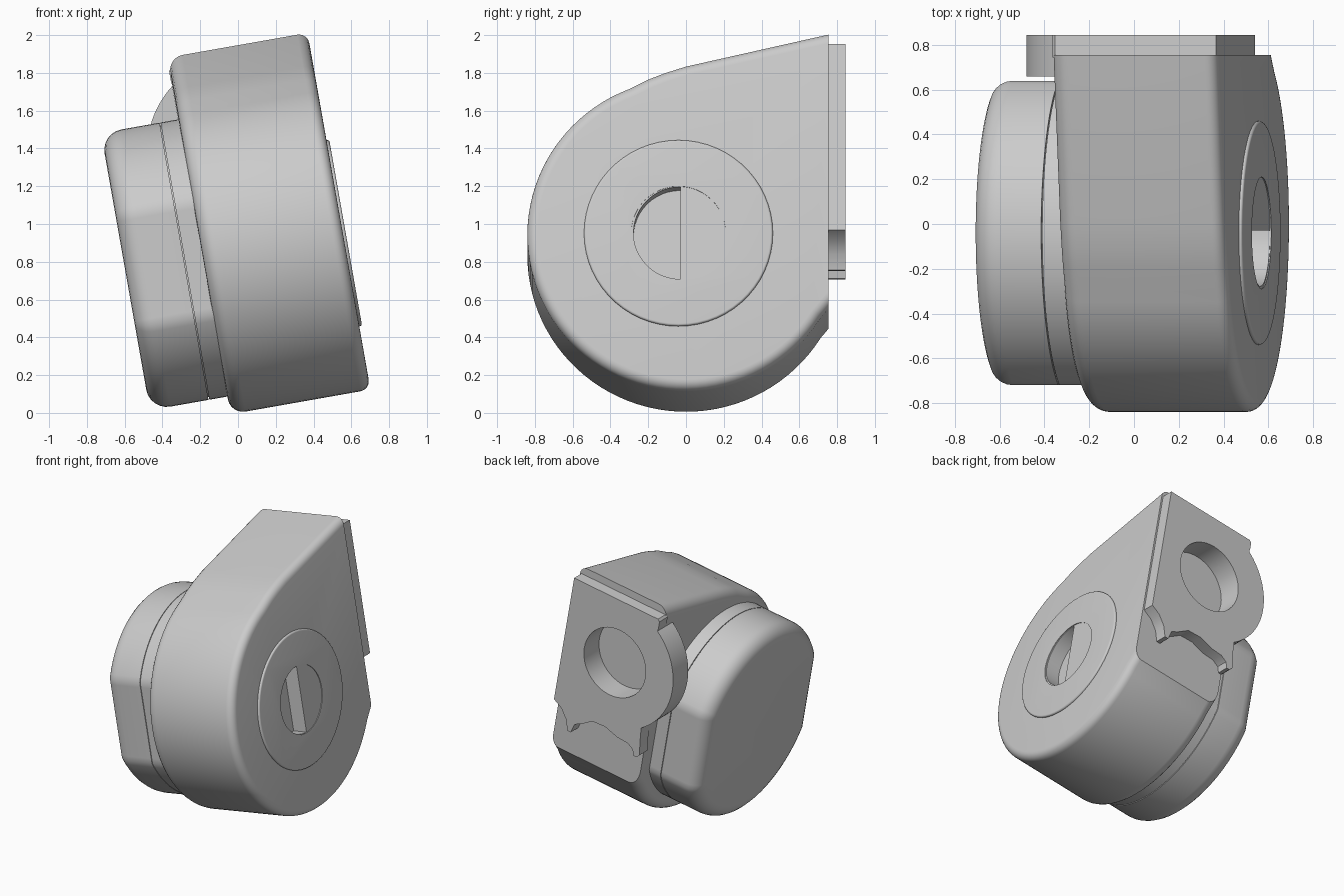
import bpy, bmesh
from math import sin, cos, pi, radians, sqrt
from mathutils import Matrix

cube = bpy.data.objects.get("Cube")
if cube:
    bpy.data.objects.remove(cube, do_unlink=True)

TILT = Matrix.Rotation(radians(-10), 4, 'Y')   # the whole housing leans sideways
CY, CW = -0.04, 0.84                           # impeller axis (depth, height)
HOLE = (0.26, 1.366)                           # outlet centre (across, height)
BACK = 0.755

grey = bpy.data.materials.new("light_grey")
grey.use_nodes = True
grey.diffuse_color = (0.6, 0.6, 0.6, 1)
grey.node_tree.nodes["Principled BSDF"].inputs["Base Color"].default_value = (0.6, 0.6, 0.6, 1)


def prism(name, outline, axis, lo, hi, bevel_lo=0, bevel_hi=0, trim=None):
    """Extrude a 2D outline along x or y, round its rims and optionally trim the back."""
    place = (lambda p, d: (d, p[0], p[1])) if axis == 'x' else (lambda p, d: (p[0], d, p[1]))
    bm = bmesh.new()
    low = [bm.verts.new(place(p, lo)) for p in outline]
    high = [bm.verts.new(place(p, hi)) for p in outline]
    n = len(outline)
    caps = [bm.faces.new(low), bm.faces.new(high)]
    for i in range(n):
        j = (i + 1) % n
        bm.faces.new((low[i], low[j], high[j], high[i]))
    bmesh.ops.recalc_face_normals(bm, faces=bm.faces)
    rims = [(list(f.edges), r) for f, r in zip(caps, (bevel_lo, bevel_hi)) if r]
    for edges, r in rims:
        bmesh.ops.bevel(bm, geom=edges, offset=r, segments=6, profile=0.5,
                        affect='EDGES', clamp_overlap=False)
    if trim is not None:
        bmesh.ops.bisect_plane(bm, geom=bm.verts[:] + bm.edges[:] + bm.faces[:],
                               plane_co=(0, trim, 0), plane_no=(0, 1, 0), clear_outer=True)
        bmesh.ops.holes_fill(bm, edges=[e for e in bm.edges if e.is_boundary], sides=0)
        bmesh.ops.recalc_face_normals(bm, faces=bm.faces)
    mesh = bpy.data.meshes.new(name)
    bm.to_mesh(mesh)
    bm.free()
    mesh.materials.append(grey)
    ob = bpy.data.objects.new(name, mesh)
    ob.matrix_world = TILT
    bpy.context.collection.objects.link(ob)
    return ob


def arc(c, r, start, end, n):
    return [(c[0] + r * cos(radians(start + (end - start) * i / n)),
             c[1] + r * sin(radians(start + (end - start) * i / n))) for i in range(n + 1)]


def activate(ob):
    bpy.ops.object.select_all(action='DESELECT')
    ob.select_set(True)
    bpy.context.view_layer.objects.active = ob


def cut(targets, cutter):
    """Subtract the cutter from every target, then drop it."""
    cutter.hide_render = True
    bpy.context.view_layer.update()
    for ob in targets:
        activate(ob)
        mod = ob.modifiers.new("cut", 'BOOLEAN')
        mod.operation, mod.solver, mod.object = 'DIFFERENCE', 'EXACT', cutter
        bpy.ops.object.modifier_apply(modifier=mod.name)
    bpy.data.objects.remove(cutter, do_unlink=True)


# Scroll housing: round front flowing into a sloping roof, flat back
scroll = [(1.0, 1.973), (0.0, 1.745), (-0.11, 1.71), (-0.2, 1.675)]
scroll += arc((0, 0.84), 0.84, 111, 328, 60) + [(0.9, 0.62), (1.0, 0.8)]
housing = prism("scroll_housing", scroll, 'x', -0.04, 0.712, 0.08, 0.055, trim=BACK)

# Raised disc around the inlet
inlet_disc = prism("inlet_disc", arc((CY, CW), 0.5, 0, 354, 59), 'x', 0.69, 0.727, 0, 0.012)

# Motor can with flats front and back, and its base
can = [(CY + max(-0.68, min(0.68, y)), w) for y, w in arc((0, CW), 0.745, 0, 357, 119)]
motor_can = prism("motor_can", can, 'x', -0.457, -0.142, 0.11, 0)
motor_base = prism("motor_base", can, 'x', -0.137, 0.0)
motor_seam = prism("motor_seam", [(CY + (y - CY) * 0.98, CW + (w - CW) * 0.98) for y, w in can],
                   'x', -0.2, -0.1)

# Outlet flange with a round ear, tab and notches along its lower edge
ear_arc = arc(HOLE, 0.5, 127, 233, 30)
flange_outline = ([(0.70, 1.86), (-0.03, 1.86), (-0.045, 1.845), (-0.045, 1.79)] + ear_arc +
                  [(-0.045, 0.9), (-0.062, 0.75), (-0.04, 0.725), (-0.015, 0.725), (0.0, 0.77),
                   (0.05, 0.80), (0.14, 0.805), (0.25, 0.84), (0.36, 0.835), (0.45, 0.77),
                   (0.5, 0.745), (0.52, 0.67), (0.55, 0.67), (0.575, 0.75), (0.63, 0.82),
                   (0.70, 0.86)])
flange = prism("outlet_flange", flange_outline, 'y', BACK - 0.01, 0.845)
ear = prism("flange_ear", ear_arc, 'y', 0.66, BACK)

# Outlet bore, shallow inlet mark and half-round inlet pocket
cut([housing, flange], prism("outlet_cutter", arc(HOLE, 0.265, 0, 352.5, 47), 'y', 0.66, 1.0))
cut([inlet_disc], prism("inlet_cutter", arc((CY, CW), 0.25, 0, 352.5, 47), 'x', 0.722, 0.9))
cut([housing, inlet_disc], prism("pocket_cutter", arc((CY + 0.01, CW), 0.248, 90, 270, 24), 'x', 0.61, 0.9))

# Smooth the curved walls while keeping edges crisp
for ob in (housing, inlet_disc, motor_can, motor_base, motor_seam, flange, ear):
    activate(ob)
    bpy.ops.object.shade_smooth_by_angle(angle=radians(28))
